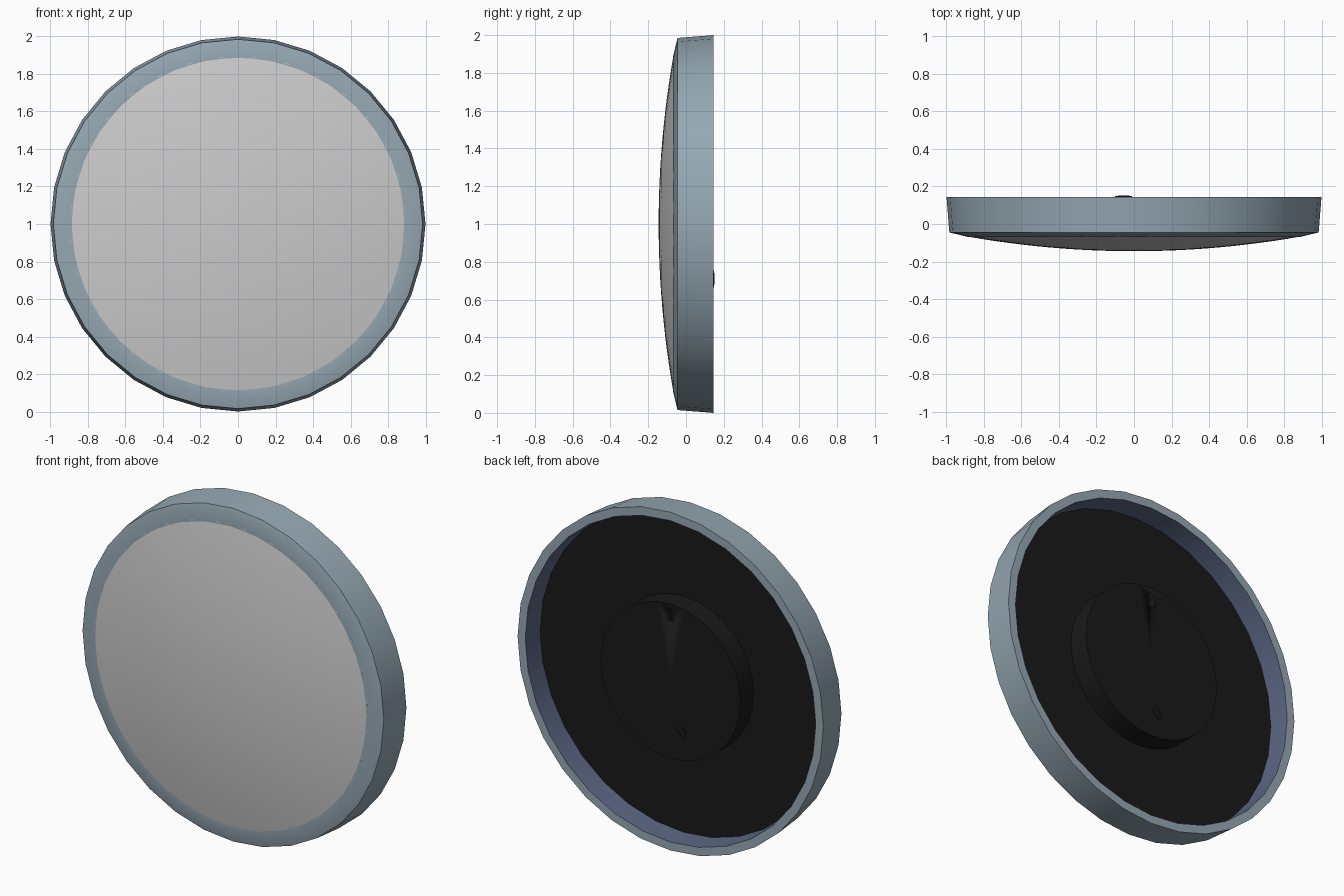
import bpy, bmesh, math
from mathutils import Vector

cube = bpy.data.objects.get("Cube")
if cube:
    bpy.data.objects.remove(cube, do_unlink=True)

CENTRE = Vector((0, 0, 1))


def material(name, rgb):
    m = bpy.data.materials.new(name)
    m.use_nodes = True
    m.diffuse_color = (*rgb, 1)
    bsdf = m.node_tree.nodes["Principled BSDF"]
    bsdf.inputs["Base Color"].default_value = (*rgb, 1)
    bsdf.inputs["Roughness"].default_value = 0.6
    return m


pale_grey = material("pale grey", (0.6, 0.6, 0.6))
blue_grey = material("blue grey", (0.30, 0.39, 0.45))
navy = material("dull navy", (0.10, 0.13, 0.22))
black = material("soft black", (0.01, 0.01, 0.01))


def finish(name, bm, mats, angle=30):
    bmesh.ops.recalc_face_normals(bm, faces=bm.faces)
    mesh = bpy.data.meshes.new(name)
    bm.to_mesh(mesh)
    bm.free()
    ob = bpy.data.objects.new(name, mesh)
    bpy.context.collection.objects.link(ob)
    for m in mats:
        mesh.materials.append(m)
    bpy.ops.object.select_all(action="DESELECT")
    ob.select_set(True)
    bpy.context.view_layer.objects.active = ob
    bpy.ops.object.shade_smooth_by_angle(angle=math.radians(angle))
    return ob


def lathe(name, profile, mats, steps=32, closed=False, centre=CENTRE):
    """Spin (radius, y) points about the front-to-back axis."""
    bm = bmesh.new()
    verts = [bm.verts.new(centre + Vector((0, y, r))) for r, y in profile]
    edges = [bm.edges.new(pair) for pair in zip(verts, verts[1:])]
    if closed:
        edges.append(bm.edges.new((verts[-1], verts[0])))
    bmesh.ops.spin(bm, geom=verts + edges, cent=centre, axis=(0, 1, 0),
                   angle=math.tau, steps=steps)
    bmesh.ops.remove_doubles(bm, verts=bm.verts, dist=1e-5)
    return finish(name, bm, mats)


def prism(name, outline, y0, y1, mats):
    """Extrude an (x, z) outline from y0 to y1."""
    bm = bmesh.new()
    face = bm.faces.new([bm.verts.new((x, y0, z)) for x, z in outline])
    new = bmesh.ops.extrude_face_region(bm, geom=[face])["geom"]
    bmesh.ops.translate(bm, vec=(0, y1 - y0, 0),
                        verts=[v for v in new if isinstance(v, bmesh.types.BMVert)])
    return finish(name, bm, mats)


# Tapered rim with sloping front bezel and a navy inner wall
rim = lathe("rim", [(0.95, 0.145), (1, 0.145), (0.985, -0.045), (0.89, -0.068),
                    (0.85, -0.06), (0.85, 0.015), (0.94, 0.015)],
            [blue_grey, navy], closed=True)
for p in rim.data.polygons:
    outward = p.center - CENTRE
    if p.center.y > 0.05 and p.normal.dot(outward) < -0.5:
        p.material_index = 1

# Shallow domed front
EDGE, BACK, RISE = 0.895, -0.066, 0.079
dome_profile = [(EDGE, -0.05)]
for i in range(13):
    t = 1 - i / 12
    dome_profile.append((EDGE * t, BACK - RISE * (1 - t * t)))
lathe("front_dome", dome_profile, [pale_grey], steps=64)

# Recessed back plate and round mounting boss
lathe("back_plate", [(0, 0), (0.942, 0), (0.942, 0.02), (0, 0.02)], [black])
boss = lathe("mounting_boss", [(0, 0.01), (0.457, 0.01), (0.457, 0.145), (0, 0.145)],
             [black])

# Pointed hanger slot cut into the boss
cutter = prism("hanger_slot_cutter",
               [(-0.02, 1.34), (0.02, 1.34), (0.02, 1.4), (0, 1.43), (-0.02, 1.4)],
               0.11, 0.2, [black])
cutter.hide_render = True
cutter.hide_set(True)
cut = boss.modifiers.new("hanger slot", "BOOLEAN")
cut.operation = "DIFFERENCE"
cut.object = cutter

# Slotted screw low on the boss
screw = Vector((-0.055, 0, 0.71))
lathe("screw_head", [(0, 0.14), (0.045, 0.14), (0.045, 0.149), (0, 0.149)],
      [black], steps=16, centre=screw)
prism("screw_slot", [(screw.x + x, screw.z + z) for x, z in
                     ((-0.03, -0.02), (-0.02, -0.03), (0.03, 0.02), (0.02, 0.03))],
      0.146, 0.152, [black])
